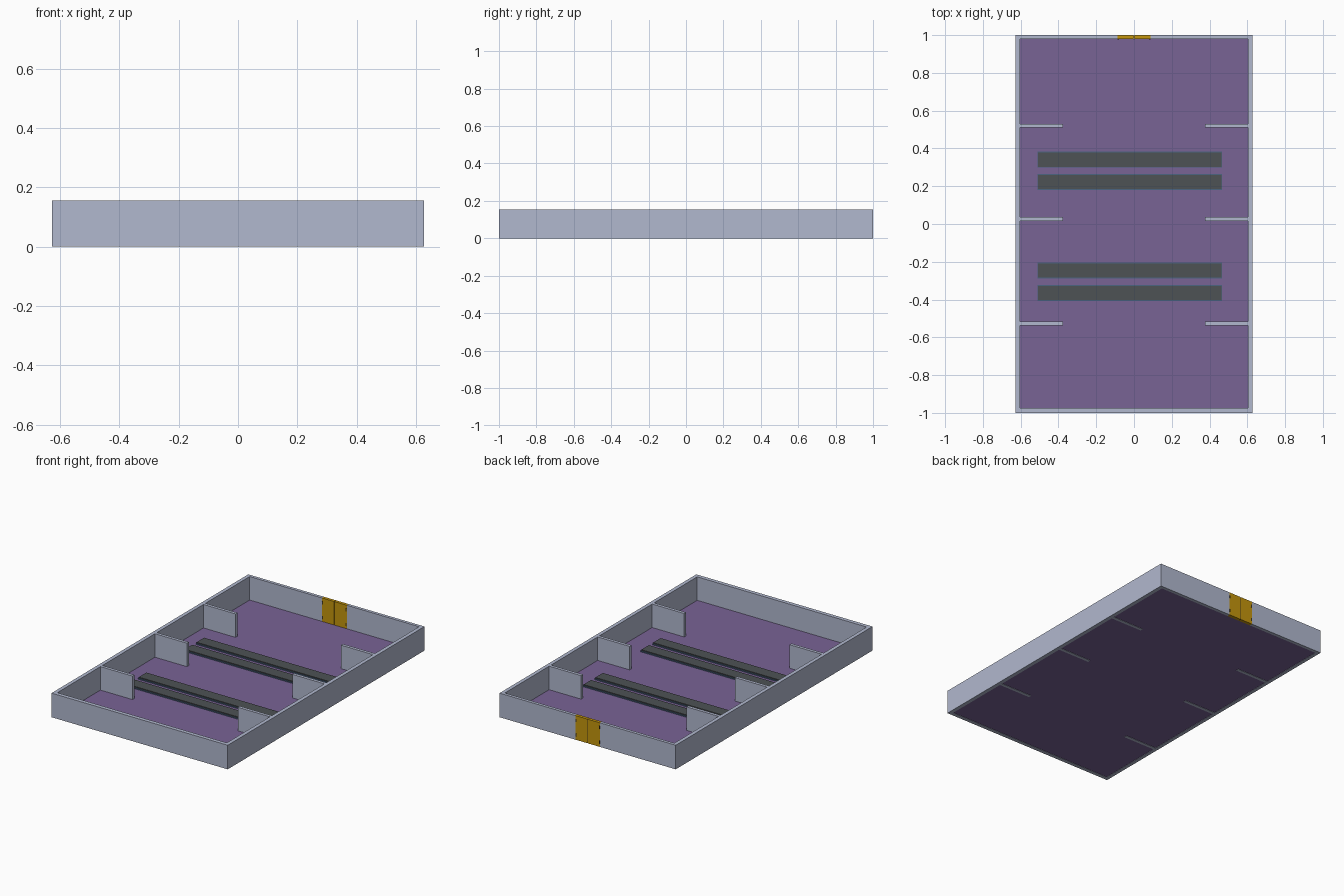
import bpy, bmesh

if "Cube" in bpy.data.objects:
    bpy.data.objects.remove(bpy.data.objects["Cube"])


def mat(name, r, g, b):
    m = bpy.data.materials.new(name)
    m.diffuse_color = (r, g, b, 1)
    m.use_nodes = True
    m.node_tree.nodes["Principled BSDF"].inputs["Base Color"].default_value = m.diffuse_color
    return m


wall_mat = mat("pale_blue_grey", 0.44, 0.48, 0.62)
floor_mat = mat("purple_floor", 0.19, 0.125, 0.30)
slab_mat = mat("dark_grey", 0.075, 0.085, 0.09)
trim_mat = mat("steel_blue", 0.07, 0.13, 0.22)
door_mat = mat("gold", 0.55, 0.30, 0.004)
hinge_mat = mat("dark_brown", 0.06, 0.04, 0.01)


def box(name, x, y, z, material):
    """Box from (min, max) ranges on each axis."""
    bm = bmesh.new()
    bmesh.ops.create_cube(bm, size=1)
    for v in bm.verts:
        v.co = [r[0] if c < 0 else r[1] for c, r in zip(v.co, (x, y, z))]
    me = bpy.data.meshes.new(name)
    bm.to_mesh(me)
    bm.free()
    me.materials.append(material)
    ob = bpy.data.objects.new(name, me)
    bpy.context.collection.objects.link(ob)
    return ob


W, T, H, D = 0.627, 0.024, 0.155, 0.088   # half width, wall, height, half door
IN = W - T

# floor, held just above the bottom edge of the walls
box("floor", (-IN, IN), (-0.975, 0.98), (0.002, 0.004), floor_mat)

# front wall
box("front_wall", (-W, W), (-1, -0.975), (0, H), wall_mat)

for s, side in ((-1, "left"), (1, "right")):
    def rng(a, b):
        return tuple(sorted((s * a, s * b)))

    # side wall, back wall half beside the doorway
    box(side + "_wall", rng(IN, W), (-0.975, 0.98), (0, H), wall_mat)
    box(side + "_back_wall", rng(D, W), (0.98, 1), (0, H), wall_mat)
    # partition stubs
    for i, y in enumerate((-0.527, 0.027, 0.52)):
        box(f"{side}_partition_{i}", rng(0.375, IN), (y - 0.01, y + 0.01), (0, H), wall_mat)
    # door leaf with hinges on both faces
    box(side + "_door", rng(0.002, D), (0.98, 1), (0, H), door_mat)
    for i, z in enumerate((0.03, 0.125)):
        box(f"{side}_hinge_{i}", rng(D - 0.008, D - 0.001), (0.978, 1.001),
            (z - 0.01, z + 0.01), hinge_mat)

# dark seam between the door leaves
box("door_seam", (-0.002, 0.002), (0.982, 0.998), (0, H), hinge_mat)

# low benches: steel base with dark top
for i, y in enumerate((-0.365, -0.246, 0.222, 0.341)):
    box(f"bench_base_{i}", (-0.51, 0.466), (y - 0.042, y + 0.042), (0.004, 0.011), trim_mat)
    box(f"bench_top_{i}", (-0.507, 0.463), (y - 0.038, y + 0.038), (0.011, 0.017), slab_mat)
